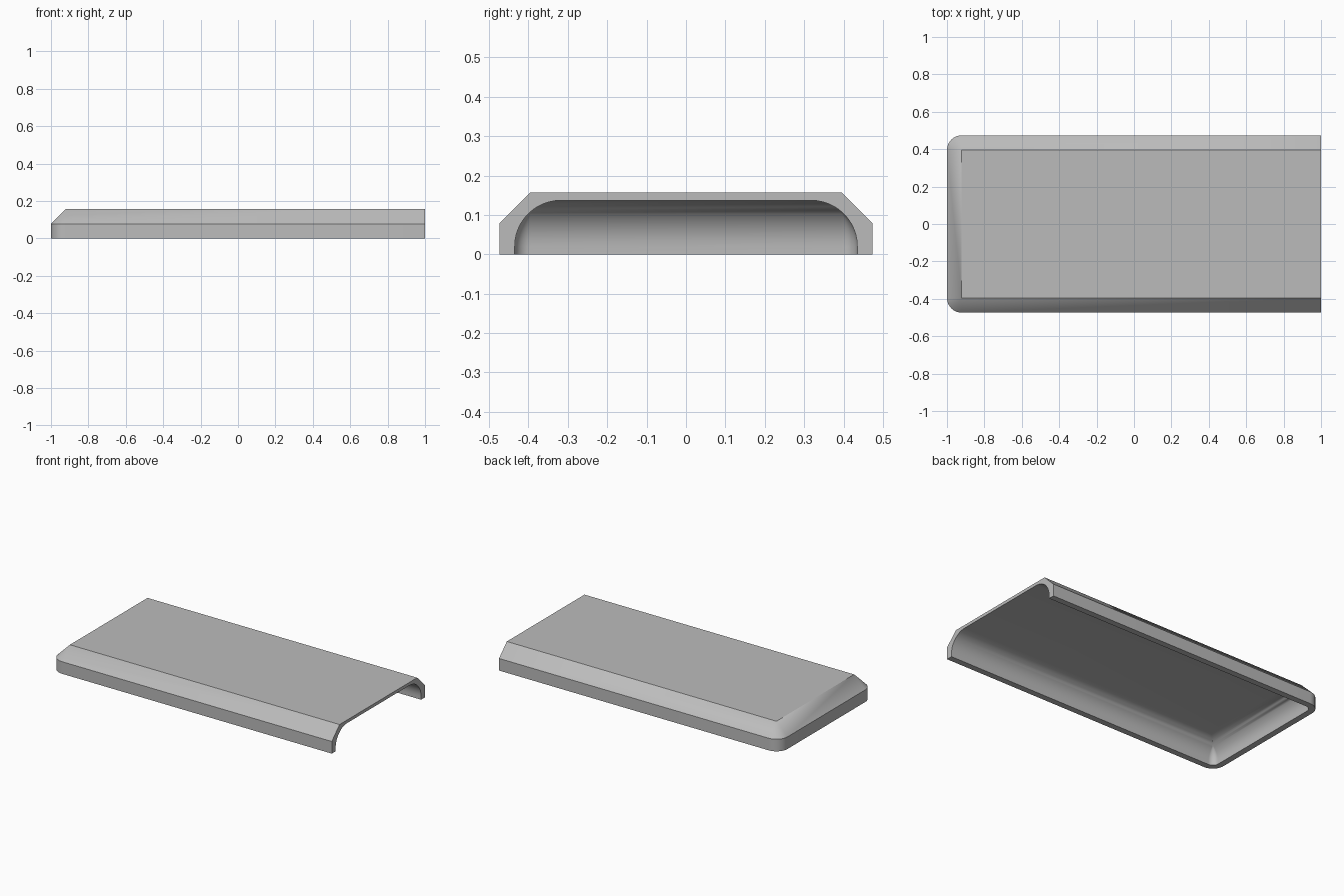
import bpy, bmesh
from math import sin, cos, pi, radians

cube = bpy.data.objects.get("Cube")
if cube:
    bpy.data.objects.remove(cube, do_unlink=True)

HALF_W, HEIGHT = 0.474, 0.157    # outer size
CHAMFER = 0.079                  # also the plan corner radius
WALL, ROOF = 0.039, 0.02         # thicknesses
FILLET = 0.117                   # inner cove radius
STEPS = 12

grey = bpy.data.materials.new("plain grey")
grey.use_nodes = True
colour = (0.5, 0.5, 0.5, 1)
grey.diffuse_color = colour
grey.node_tree.nodes["Principled BSDF"].inputs["Base Color"].default_value = colour


def u_path(inset, z):
    """Open path from the +x end, round the closed -x end and back."""
    r = max(CHAMFER - inset, 0)
    cx, cy = -1 + inset + r, HALF_W - inset - r
    pts = [(1, -HALF_W + inset, z)]
    for side, start in ((-1, 1.5 * pi), (1, pi)):
        for i in range(STEPS + 1):
            a = start - i / STEPS * pi / 2
            pts.append((cx + r * cos(a), side * cy + r * sin(a), z))
    return pts + [(1, HALF_W - inset, z)]


# Wall section as (inset, height): outer chamfer, rim, then inner cove
section = [(CHAMFER, HEIGHT), (0, HEIGHT - CHAMFER), (0, 0), (WALL, 0)]
spring = HEIGHT - ROOF - FILLET
for i in range(STEPS + 1):
    a = i / STEPS * pi / 2
    section.append((WALL + FILLET * (1 - cos(a)), spring + FILLET * sin(a)))

bm = bmesh.new()
rows = [[bm.verts.new(p) for p in u_path(*s)] for s in section]
for a, b in zip(rows, rows[1:]):
    for i in range(len(a) - 1):
        bm.faces.new((a[i], a[i + 1], b[i + 1], b[i]))

# Flat top, inner ceiling and the open end's cut face
bm.faces.new(rows[0])
bm.faces.new(rows[-1])
bm.faces.new([r[0] for r in rows] + [r[-1] for r in reversed(rows)])
bmesh.ops.remove_doubles(bm, verts=bm.verts, dist=1e-5)
bmesh.ops.recalc_face_normals(bm, faces=bm.faces)

mesh = bpy.data.meshes.new("cover_shell")
bm.to_mesh(mesh)
bm.free()
mesh.materials.append(grey)
shell = bpy.data.objects.new("cover_shell", mesh)
bpy.context.collection.objects.link(shell)
bpy.context.view_layer.objects.active = shell
shell.select_set(True)
bpy.ops.object.shade_smooth_by_angle(angle=radians(30))
